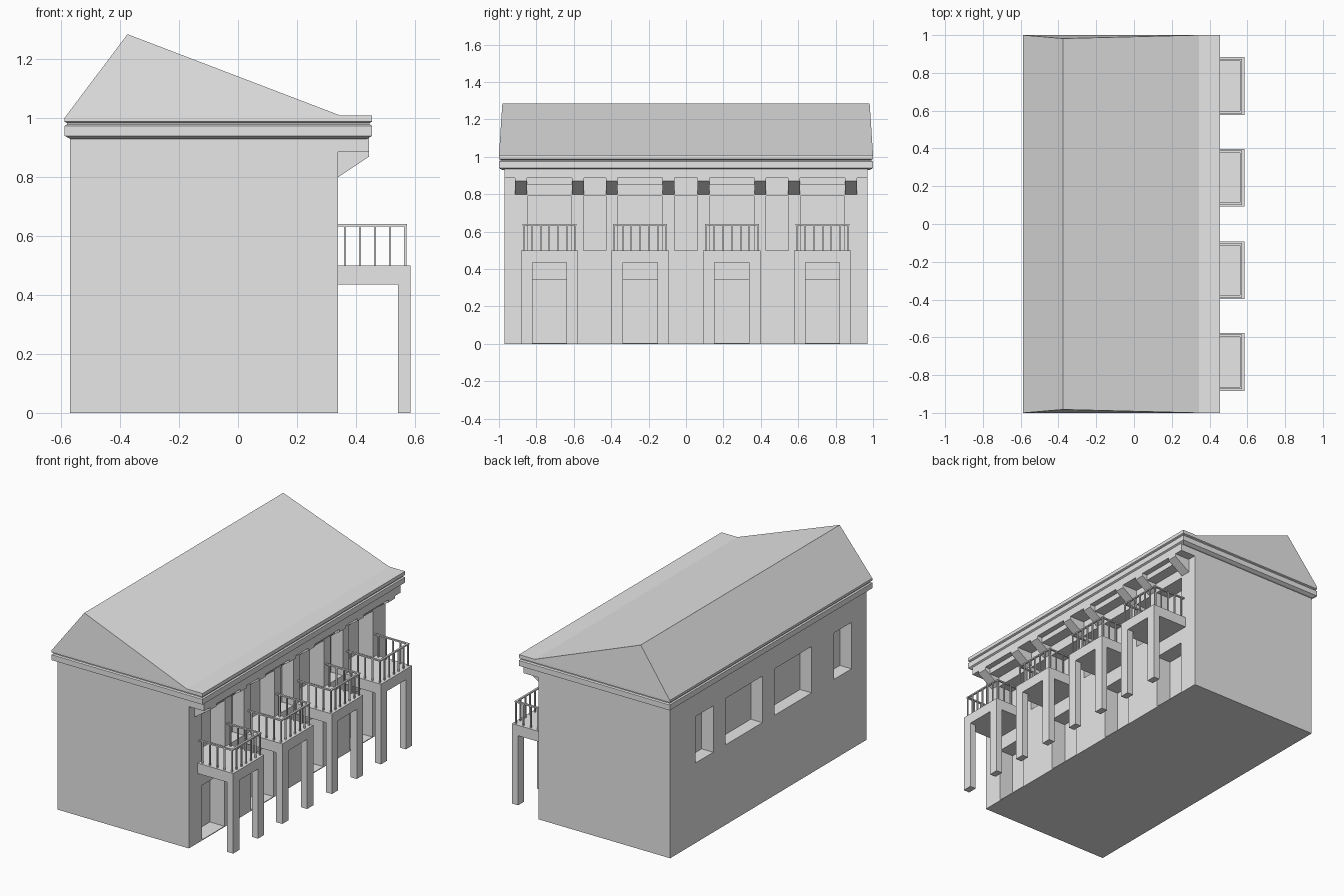
import bpy
import bmesh
from mathutils import Matrix, Vector

if "Cube" in bpy.data.objects:
    bpy.data.objects.remove(bpy.data.objects["Cube"], do_unlink=True)

plaster = bpy.data.materials.new("light grey plaster")
plaster.use_nodes = True
GREY = (0.8, 0.8, 0.8, 1)
plaster.diffuse_color = GREY
plaster.node_tree.nodes["Principled BSDF"].inputs["Base Color"].default_value = GREY


def finish(bm, name):
    bmesh.ops.recalc_face_normals(bm, faces=bm.faces)
    mesh = bpy.data.meshes.new(name)
    bm.to_mesh(mesh)
    bm.free()
    mesh.materials.append(plaster)
    obj = bpy.data.objects.new(name, mesh)
    bpy.context.collection.objects.link(obj)
    return obj


def box(bm, x, y, z):
    """Add a box given its (low, high) range on each axis."""
    lo, hi = Vector((x[0], y[0], z[0])), Vector((x[1], y[1], z[1]))
    size = Matrix.Diagonal((*(hi - lo), 1))
    bmesh.ops.create_cube(bm, size=1, matrix=Matrix.Translation((lo + hi) / 2) @ size)


def prism(bm, profile, y0, y1, inset=None):
    """Extrude an x-z profile along y; inset gives each point's end setback."""
    inset = inset or [0] * len(profile)
    rings = [[bm.verts.new((x, y0 + d, z)) for (x, z), d in zip(profile, inset)],
             [bm.verts.new((x, y1 - d, z)) for (x, z), d in zip(profile, inset)]]
    for ring in rings:
        bm.faces.new(ring)
    n = len(profile)
    for i in range(n):
        j = (i + 1) % n
        bm.faces.new((rings[0][i], rings[0][j], rings[1][j], rings[1][i]))


WALL = 0.34                       # face of the balcony side
BACK = -0.57                      # face of the opposite side
BAYS = (-0.73, -0.245, 0.245, 0.73)
FLOOR = 0.5

# Main body
bm = bmesh.new()
box(bm, (BACK, WALL), (-0.97, 0.97), (0, 0.94))
body = finish(bm, "house_body")

# Door and window recesses
bm = bmesh.new()
for c in BAYS:
    box(bm, (WALL - 0.1, WALL + 0.1), (c - 0.11, c + 0.11), (0.005, 0.345))
    box(bm, (WALL - 0.1, WALL + 0.1), (c - 0.118, c + 0.118), (FLOOR, 0.79))
for c in (-0.488, 0, 0.488):
    box(bm, (WALL - 0.08, WALL + 0.1), (c - 0.061, c + 0.061), (FLOOR, 0.79))
for y in ((0.545, 0.72), (0.06, 0.426), (-0.426, -0.06), (-0.82, -0.645)):
    box(bm, (BACK - 0.1, BACK + 0.08), y, (FLOOR, 0.79))
cutter = finish(bm, "opening_cutter")
cutter.hide_render = True
cut = body.modifiers.new("openings", "BOOLEAN")
cut.operation = "DIFFERENCE"
cut.solver = "EXACT"
cut.object = cutter
bpy.context.view_layer.objects.active = body
bpy.ops.object.modifier_apply(modifier=cut.name)
bpy.data.objects.remove(cutter, do_unlink=True)

# Cornice: stacked rectangles, each (setback, height)
bm = bmesh.new()
previous = None
for d, z in ((0.018, 0.93), (0, 0.94), (0, 0.974), (0.008, 0.979),
             (0.008, 0.984), (0, 0.988), (0, 1.0)):
    ring = [bm.verts.new(p) for p in (
        (-0.588 + d, -1 + d, z), (0.455 - d, -1 + d, z),
        (0.455 - d, 1 - d, z), (-0.588 + d, 1 - d, z))]
    if previous is None:
        bm.faces.new(ring)
    else:
        for i in range(4):
            j = (i + 1) % 4
            bm.faces.new((previous[i], previous[j], ring[j], ring[i]))
    previous = ring
bm.faces.new(previous)
finish(bm, "cornice")

# Roof with steep ends and a flat strip over the eave
bm = bmesh.new()
prism(bm, [(-0.588, 0.995), (0.455, 0.995), (0.455, 1.01), (0.345, 1.01),
           (-0.375, 1.285), (-0.588, 1.002)], -1, 1,
      [0, 0, 0, 0, 0.018, 0])
finish(bm, "roof")

# Eave beam, soffit panels and sloped brackets
bm = bmesh.new()
box(bm, (WALL, 0.445), (-0.97, 0.97), (0.886, 0.935))
finish(bm, "eave_beam")
bm = bmesh.new()
for c in BAYS:
    box(bm, (WALL, 0.41), (c - 0.12, c + 0.12), (0.852, 0.888))
finish(bm, "soffit_panels")
bm = bmesh.new()
for c in BAYS:
    for y in (c - 0.152, c + 0.152):
        prism(bm, [(WALL, 0.8), (0.445, 0.87), (0.445, 0.888), (WALL, 0.888)],
              y - 0.032, y + 0.032)
finish(bm, "eave_brackets")

# Balconies: slab on two legs, with a railing on three sides
HALF, EDGE, RAIL_X, RAIL_Y, T = 0.153, 0.585, 0.567, 0.138, 0.004
slabs, legs, rails = bmesh.new(), bmesh.new(), bmesh.new()
for c in BAYS:
    box(slabs, (WALL, EDGE), (c - HALF, c + HALF), (0.435, FLOOR))
    for s in (-1, 1):
        y = sorted((c + s * HALF, c + s * (HALF - 0.061)))
        box(legs, (0.543, EDGE), y, (0, 0.437))
        # Side rail and its balusters
        r = c + s * RAIL_Y
        box(rails, (WALL, RAIL_X + 0.006), (r - 0.006, r + 0.006), (0.633, 0.641))
        for i in range(5):
            x = RAIL_X - i * 0.051
            box(rails, (x - T, x + T), (r - T, r + T), (FLOOR, 0.635))
    # Front rail and its balusters
    box(rails, (RAIL_X - 0.006, RAIL_X + 0.006),
        (c - RAIL_Y, c + RAIL_Y), (0.633, 0.641))
    for i in range(-2, 3):
        y = c + i * 0.047
        box(rails, (RAIL_X - T, RAIL_X + T), (y - T, y + T), (FLOOR, 0.635))
finish(slabs, "balcony_slabs")
finish(legs, "balcony_legs")
finish(rails, "balcony_railings")
